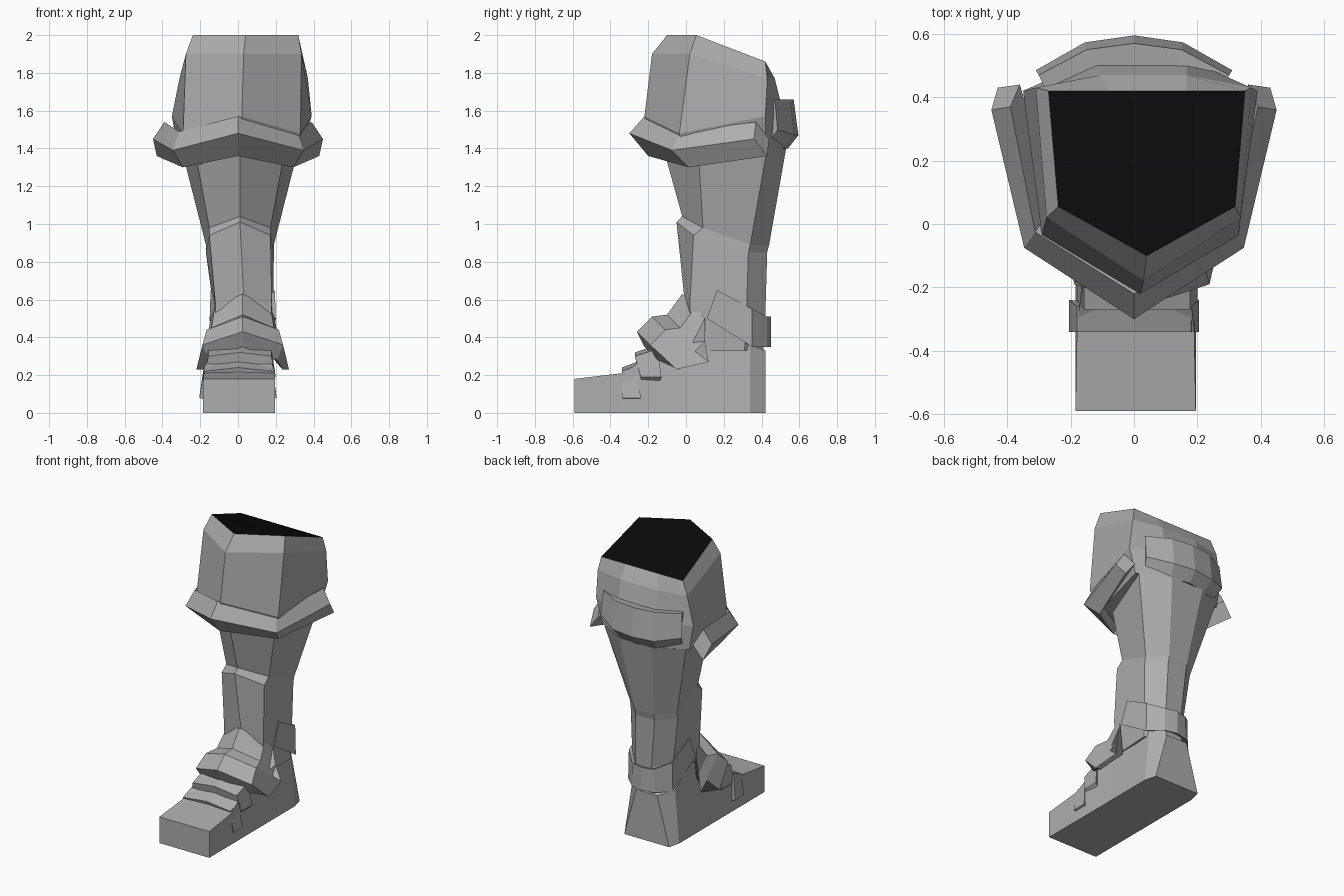
import bpy
import bmesh
from mathutils import Vector

cube = bpy.data.objects.get("Cube")
if cube:
    bpy.data.objects.remove(cube, do_unlink=True)


def make_material(name, value):
    mat = bpy.data.materials.new(name)
    mat.use_nodes = True
    colour = (value, value, value, 1)
    mat.diffuse_color = colour
    mat.node_tree.nodes["Principled BSDF"].inputs["Base Color"].default_value = colour
    return mat


grey = make_material("plain grey", .42)
black = make_material("dark opening", .003)


def mirrored(half, shift):
    """Mirror a half path, centre point first, into a full path from -x to +x."""
    left = [Vector((shift - x, y, z)) for x, y, z in reversed(half) if x > 0]
    right = [Vector((shift + x, y, z)) for x, y, z in half]
    return left + right


def loft(name, rings, materials=(grey,)):
    """Skin closed rings in order and cap both ends; a second material colours the first cap."""
    bm = bmesh.new()
    loops = [[bm.verts.new(point) for point in ring] for ring in rings]
    count = len(loops[0])
    for a, b in zip(loops, loops[1:]):
        for i in range(count):
            j = (i + 1) % count
            bm.faces.new((a[i], a[j], b[j], b[i]))
    first_cap = bm.faces.new(loops[0])
    bm.faces.new(list(reversed(loops[-1])))
    first_cap.material_index = len(materials) - 1
    bmesh.ops.recalc_face_normals(bm, faces=bm.faces)
    mesh = bpy.data.meshes.new(name)
    bm.to_mesh(mesh)
    bm.free()
    for mat in materials:
        mesh.materials.append(mat)
    obj = bpy.data.objects.new(name, mesh)
    bpy.context.collection.objects.link(obj)


def band(name, paths, shift=0):
    """Open band whose long edges follow the given half paths."""
    loft(name, list(zip(*[mirrored(path, shift) for path in paths])))


def strap(name, upper, lower, pivot, shift=0):
    """Band whose inner side is its outer side pulled towards a pivot point."""
    def inner(path):
        return [tuple(Vector(point).lerp(Vector(pivot), .2)) for point in path]
    band(name, [upper, lower, inner(lower), inner(upper)], shift)


def leg_half(width, front, back, z, dip=0, tail=0, flare=.1, corner=.9, setback=None):
    """Half of a leg outline: front ridge, front corner, rear side, flat back."""
    if setback is None:
        setback = width / 2
    return [(0, front, z),
            (width * corner, front + setback, z - dip),
            (width, back - flare, z + tail),
            (width * .4, back, z + tail)]


def leg_ring(shift=0, **shape):
    return mirrored(leg_half(**shape), shift)


def knee_path(**shape):
    return leg_half(flare=0, **shape)[:3]


def rear_path(width, back, z, curve, drop=0):
    """Half path around the back of the leg, from the middle outwards."""
    return [(0, back, z), (width / 2, back - curve / 5, z), (width, back - curve, z + drop)]


def arch_path(y, width, top, bottom, sweep):
    """Half path over the foot and down its side."""
    return [(0, y, top), (width * .88, y, top - .02), (width, y + sweep, bottom)]


def instep_path(width, front, z, reach, drop):
    """Half path from the instep ridge down and back along the ankle."""
    return [(0, front, z), (width * .87, front + .07, z - .07),
            (width, front + reach, z - drop)]


# Thigh with dark open top
loft("thigh", [
    leg_ring(shift=.04, width=.31, front=-.1, back=.42, z=2, tail=-.14, flare=0),
    leg_ring(shift=.03, width=.34, front=-.18, back=.47, z=1.9, tail=-.13, flare=.04,
             setback=.2),
    leg_ring(shift=.02, width=.37, front=-.22, back=.52, z=1.57, dip=.09, corner=.84),
    leg_ring(shift=.01, width=.33, front=-.16, back=.52, z=1.4, dip=.06, corner=.8),
], (grey, black))

# Flared knee band, open at the back
band("knee_band", [
    knee_path(width=.39, front=-.22, back=.37, z=1.57, dip=.08, tail=-.03, corner=.8),
    knee_path(width=.45, front=-.3, back=.36, z=1.48, dip=.09, tail=-.03, corner=.77),
    knee_path(width=.43, front=-.2, back=.43, z=1.36, dip=.06, corner=.68),
    knee_path(width=.36, front=-.12, back=.44, z=1.45, dip=.05, corner=.7),
])

# Pad behind the knee
band("knee_back_pad", [
    rear_path(width=.27, back=.5, z=1.65, curve=.1),
    rear_path(width=.3, back=.57, z=1.66, curve=.1),
    rear_path(width=.31, back=.595, z=1.47, curve=.11, drop=.03),
    rear_path(width=.27, back=.54, z=1.4, curve=.11, drop=.02),
    rear_path(width=.24, back=.45, z=1.45, curve=.07),
])

# Shin and calf with the stepped guard
loft("shin", [
    leg_ring(shift=.01, width=.31, front=-.12, back=.53, z=1.4, dip=.09, corner=.72,
             setback=.19),
    leg_ring(shift=.01, width=.18, front=-.02, back=.44, z=1.04, dip=.06, tail=-.15,
             setback=.11),
    leg_ring(shift=.01, width=.18, front=-.05, back=.43, z=1.01, dip=.07, tail=-.16),
    leg_ring(shift=.03, width=.155, front=-.01, back=.42, z=.62, dip=.05, tail=-.1,
             corner=.96, setback=.03),
    leg_ring(shift=.02, width=.16, front=0, back=.41, z=.33, setback=.03),
])

# Foot: height of the top edge along its length, narrowing as it rises
foot_top = {-.59: .18, -.34: .21, -.16: .32, 0: .42, .15: .47, .34: .36, .42: .33}
foot_sections = []
for y, top in foot_top.items():
    heel = top == foot_top[.42]
    top_width = .08 if heel else .22 - top / 6
    foot_sections.append(mirrored([(top_width, y, top), (.19 - heel * .02, y, 0)], .005))
loft("foot", foot_sections)

# Straps over the toes
strap("toe_strap",
      arch_path(y=-.34, width=.205, top=.24, bottom=.08, sweep=0),
      arch_path(y=-.26, width=.205, top=.27, bottom=.08, sweep=.02),
      pivot=(0, -.25, 0))
strap("instep_strap",
      arch_path(y=-.27, width=.19, top=.32, bottom=.19, sweep=.03),
      arch_path(y=-.15, width=.19, top=.36, bottom=.19, sweep=.02),
      pivot=(0, -.2, 0), shift=.01)

# Ankle guard wrapping the instep
band("ankle_guard", [
    instep_path(width=.17, front=-.02, z=.63, reach=.12, drop=.13),
    instep_path(width=.19, front=-.1, z=.52, reach=.2, drop=.14),
    instep_path(width=.22, front=-.18, z=.51, reach=.3, drop=.24),
    instep_path(width=.245, front=-.26, z=.43, reach=.21, drop=.2),
    instep_path(width=.21, front=-.22, z=.35, reach=.18, drop=.12),
    instep_path(width=.15, front=-.05, z=.4, reach=.15, drop=.1),
], shift=.025)

# Cuff around the back of the ankle, rising towards the front
strap("heel_cuff",
      rear_path(width=.165, back=.45, z=.51, curve=.1, drop=.04) + [(.17, .165, .65)],
      rear_path(width=.17, back=.45, z=.35, curve=.1) + [(.175, .11, .5)],
      pivot=(0, .25, .45), shift=.025)
